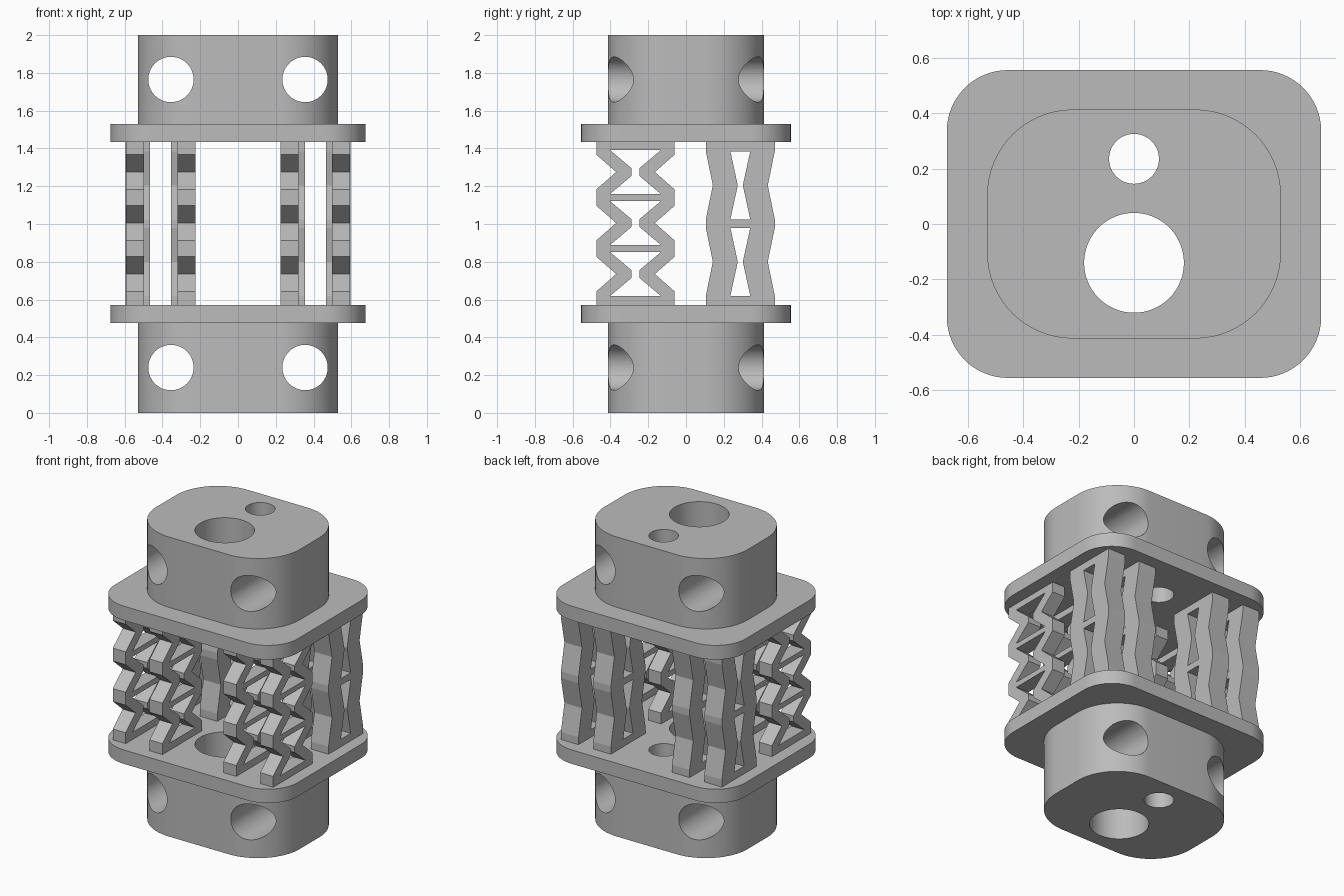
import bpy, bmesh, math
from mathutils import Vector

if "Cube" in bpy.data.objects:
    bpy.data.objects.remove(bpy.data.objects["Cube"], do_unlink=True)

grey = bpy.data.materials.new("plain_grey")
grey.use_nodes = True
GREY = (0.5, 0.5, 0.5, 1)
grey.diffuse_color = GREY
grey.node_tree.nodes["Principled BSDF"].inputs["Base Color"].default_value = GREY


def add_object(name, bm):
    bmesh.ops.recalc_face_normals(bm, faces=bm.faces)
    mesh = bpy.data.meshes.new(name)
    bm.to_mesh(mesh)
    bm.free()
    mesh.materials.append(grey)
    obj = bpy.data.objects.new(name, mesh)
    bpy.context.collection.objects.link(obj)
    return obj


def rounded_slab(name, half_x, half_y, radius, z0, z1):
    bm = bmesh.new()
    ring = []
    for corner, (sx, sy) in enumerate([(1, 1), (-1, 1), (-1, -1), (1, -1)]):
        for i in range(17):
            a = math.pi / 2 * (corner + i / 16)
            ring.append(bm.verts.new((sx * (half_x - radius) + radius * math.cos(a),
                                      sy * (half_y - radius) + radius * math.sin(a), z0)))
    base = bm.faces.new(ring)
    extrude(bm, [base], (0, 0, z1 - z0))
    return add_object(name, bm)


def extrude(bm, faces, offset):
    result = bmesh.ops.extrude_face_region(bm, geom=faces, use_keep_orig=True)
    moved = [v for v in result["geom"] if isinstance(v, bmesh.types.BMVert)]
    bmesh.ops.translate(bm, verts=moved, vec=Vector(offset))


def combine(target, tool, operation):
    mod = target.modifiers.new("combine", 'BOOLEAN')
    mod.operation, mod.solver, mod.object = operation, 'EXACT', tool
    bpy.context.view_layer.objects.active = target
    bpy.ops.object.modifier_apply(modifier=mod.name)
    bpy.data.objects.remove(tool, do_unlink=True)


def drill(target, location, radius, along_y=False):
    turn = (math.pi / 2, 0, 0) if along_y else (0, 0, 0)
    bpy.ops.mesh.primitive_cylinder_add(vertices=64, radius=radius, depth=3 if not along_y else 2,
                                        location=location, rotation=turn)
    cutter = bpy.context.object
    cutter.hide_render = True
    bpy.context.view_layer.update()
    combine(target, cutter, 'DIFFERENCE')


# End blocks: collar with a wide flange, drilled lengthwise and crosswise
def end_block(name, collar_z, flange_z, hole_z):
    block = rounded_slab(name, 0.53, 0.413, 0.31, *collar_z)
    flange = rounded_slab("flange", 0.675, 0.555, 0.22, *flange_z)
    combine(block, flange, 'UNION')
    drill(block, (0, 0.235, 1), 0.09)
    drill(block, (0, -0.14, 1), 0.18)
    for side in (-1, 1):
        drill(block, (side * 0.355, 0, hole_z), 0.12, along_y=True)
    bpy.ops.object.select_all(action='DESELECT')
    block.select_set(True)
    bpy.context.view_layer.objects.active = block
    bpy.ops.object.shade_smooth_by_angle(angle=math.radians(30))


end_block("lower_end", (0, 0.5), (0.477, 0.57), 0.24)
end_block("upper_end", (1.5, 2), (1.435, 1.53), 1.765)


# Pinched lattice struts: a zigzag outline with a waisted window in each cell
def lattice(name, x0, x1, y0, y1, cells, bend, reach, window):
    corner, waist, height, flat = window
    left = [(0, 0.57)]
    for c in cells:
        left += [(0, c - reach), (bend, c), (0, c + reach)]
    left.append((0, 1.435))
    halves = [left]
    for c in cells:
        halves.append([(corner, c - height), (waist, c - flat),
                       (waist, c + flat), (corner, c + height)])
    bm = bmesh.new()
    edges = []
    for half in halves:
        loop = [(y0 + d, z) for d, z in half] + [(y1 - d, z) for d, z in reversed(half)]
        verts = [bm.verts.new((x0, y, z)) for y, z in loop]
        edges += [bm.edges.new((verts[i - 1], verts[i])) for i in range(len(verts))]
    bmesh.ops.triangle_fill(bm, edges=edges, use_beauty=True, normal=(1, 0, 0))
    extrude(bm, bm.faces[:], (x1 - x0, 0, 0))
    add_object(name, bm)


for label, side in (("right", -1), ("left", 1)):
    for place, inner, outer in (("inner", 0.225, 0.32), ("outer", 0.497, 0.592)):
        lattice(f"front_{label}_{place}_strut", side * inner, side * outer, -0.475, -0.06,
                (0.735, 1.005, 1.275), 0.105, 0.092, (0.072, 0.187, 0.117, 0.02))
    for place, inner, outer in (("inner", 0.226, 0.356), ("outer", 0.465, 0.595)):
        lattice(f"back_{label}_{place}_strut", side * inner, side * outer, 0.105, 0.47,
                (0.8, 1.205), 0.037, 0.18, (0.13, 0.168, 0.18, 0.005))
